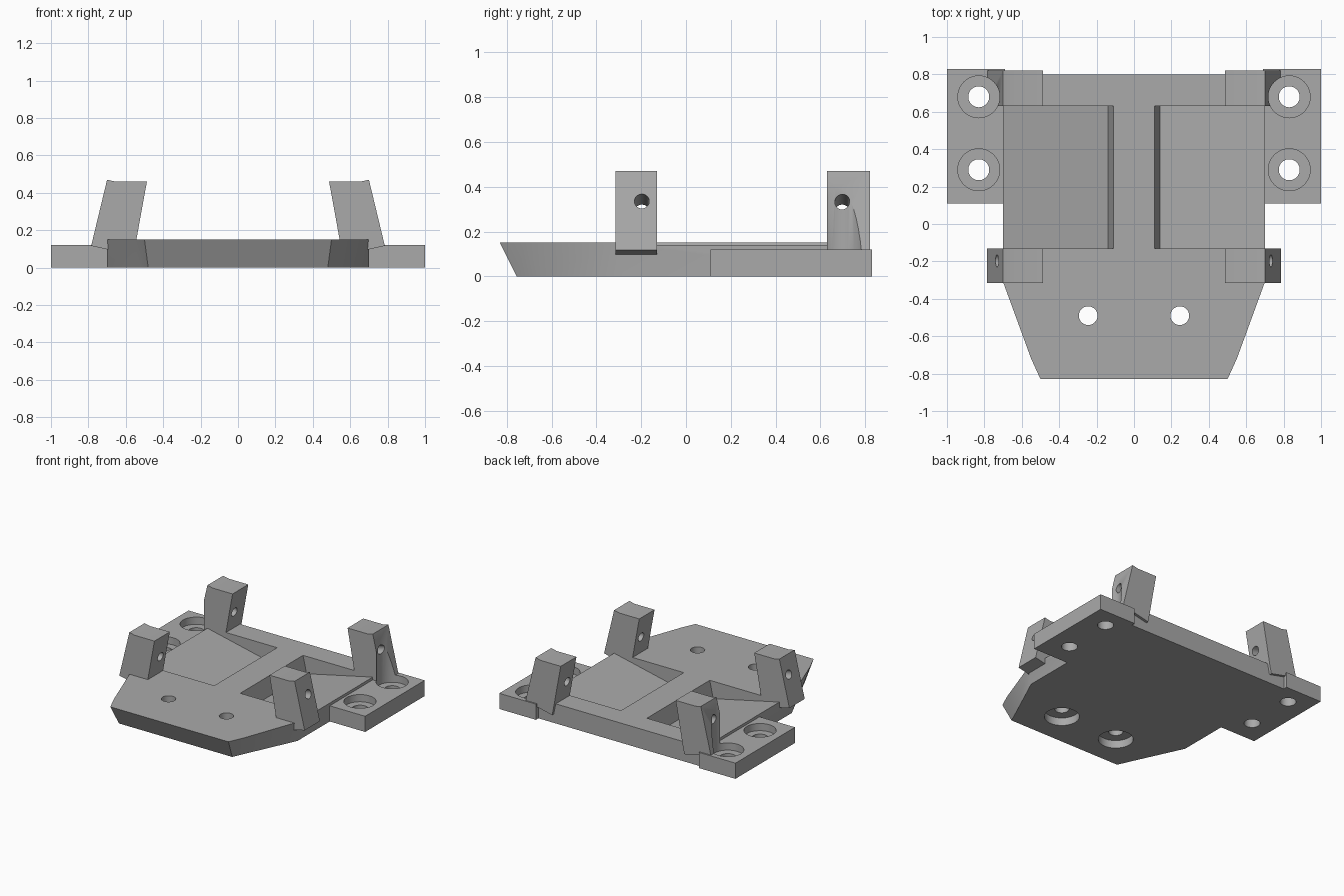
import bpy, bmesh, math
from mathutils import Vector, Matrix

cube = bpy.data.objects.get("Cube")
if cube:
    bpy.data.objects.remove(cube, do_unlink=True)

grey = bpy.data.materials.new("plain grey")
grey.use_nodes = True
grey.diffuse_color = (0.4, 0.4, 0.4, 1)
grey.node_tree.nodes["Principled BSDF"].inputs["Base Color"].default_value = (0.4, 0.4, 0.4, 1)

TILT = math.radians(12.5)


def make_object(name, bm):
    bmesh.ops.recalc_face_normals(bm, faces=bm.faces)
    mesh = bpy.data.meshes.new(name)
    bm.to_mesh(mesh)
    bm.free()
    mesh.materials.append(grey)
    obj = bpy.data.objects.new(name, mesh)
    bpy.context.collection.objects.link(obj)
    return obj


def loft(name, first, second):
    """Solid between two matching outlines."""
    bm = bmesh.new()
    a = [bm.verts.new(p) for p in first]
    b = [bm.verts.new(p) for p in second]
    bm.faces.new(a)
    bm.faces.new(b)
    for i in range(len(a)):
        j = (i + 1) % len(a)
        bm.faces.new((a[i], a[j], b[j], b[i]))
    return make_object(name, bm)


def side_prism(name, profile, side, y0, y1):
    """Extrude an xz profile along y, on the left (+1) or right (-1)."""
    return loft(name, [(side * x, y0, z) for x, z in profile],
                [(side * x, y1, z) for x, z in profile])


def cylinder(centre, radius, length, axis=(0, 0, 1)):
    bm = bmesh.new()
    turn = Vector((0, 0, 1)).rotation_difference(Vector(axis)).to_matrix().to_4x4()
    bmesh.ops.create_cone(bm, cap_ends=True, segments=48, radius1=radius, radius2=radius,
                          depth=length, matrix=Matrix.Translation(centre) @ turn)
    return make_object("cutter", bm)


def cut(obj, cutters):
    """Subtract the cutters, then discard them."""
    for c in cutters:
        c.hide_render = True
        mod = obj.modifiers.new("cut", 'BOOLEAN')
        mod.operation = 'DIFFERENCE'
        mod.solver = 'EXACT'
        mod.object = c
    graph = bpy.context.evaluated_depsgraph_get()
    mesh = bpy.data.meshes.new_from_object(obj.evaluated_get(graph))
    obj.modifiers.clear()
    obj.data = mesh
    for c in cutters:
        bpy.data.objects.remove(c, do_unlink=True)
    bpy.ops.object.select_all(action='DESELECT')
    obj.select_set(True)
    bpy.context.view_layer.objects.active = obj
    bpy.ops.object.shade_smooth_by_angle(angle=math.radians(30))


def outline(half, z):
    return [(x, y, z) for x, y in half] + [(-x, y, z) for x, y in reversed(half)]


# Base plate with undercut nose
base_plate = loft("base_plate",
                  outline([(0.48, -0.755), (0.53, -0.645), (0.70, -0.28), (0.70, 0.80)], 0),
                  outline([(0.50, -0.83), (0.55, -0.72), (0.70, -0.31), (0.70, 0.80)], 0.15))

# Sloping pockets and nose screw holes, counterbored from below
pocket = [(0.0975, 0.205), (0.14, 0.017), (0.85, 0.174), (0.85, 0.205)]
plate_cutters = []
for side in (1, -1):
    plate_cutters += [side_prism("cutter", pocket, side, -0.13, 0.63),
                      cylinder((side * 0.245, -0.49, 0.1), 0.05, 0.5),
                      cylinder((side * 0.245, -0.49, -0.07), 0.122, 0.26)]
cut(base_plate, plate_cutters)

ear_profile = [(0.69, 0), (1.0, 0), (1.0, 0.12), (0.69, 0.12)]
post_profile = [(0.785, 0.117), (0.70, 0.47), (0.655, 0.46), (0.487, 0.46),
                (0.52, 0.28), (0.545, 0.14), (0.56, 0.067)]

for side, label in ((1, "left"), (-1, "right")):
    # Mounting ear with two counterbored holes
    ear = side_prism(label + "_mounting_ear", ear_profile, side, 0.11, 0.83)
    ear_cutters = []
    for y in (0.29, 0.68):
        ear_cutters += [cylinder((side * 0.83, y, 0), 0.056, 0.5),
                        cylinder((side * 0.83, y, 0.565), 0.112, 1.0)]
    cut(ear, ear_cutters)

    # Leaning posts with cross holes; the rear one clears the screw head
    for end, y0, y1, hole_y in (("front", -0.315, -0.13, -0.197), ("rear", 0.63, 0.82, 0.697)):
        post = side_prism(f"{end}_{label}_post", post_profile, side, y0, y1)
        axis = (side * math.cos(TILT), 0, math.sin(TILT))
        post_cutters = [cylinder((side * 0.733, hole_y, 0.335), 0.033, 0.8, axis)]
        if end == "rear":
            post_cutters.append(cylinder((side * 0.83, 0.68, 0.565), 0.112, 1.0))
        cut(post, post_cutters)
